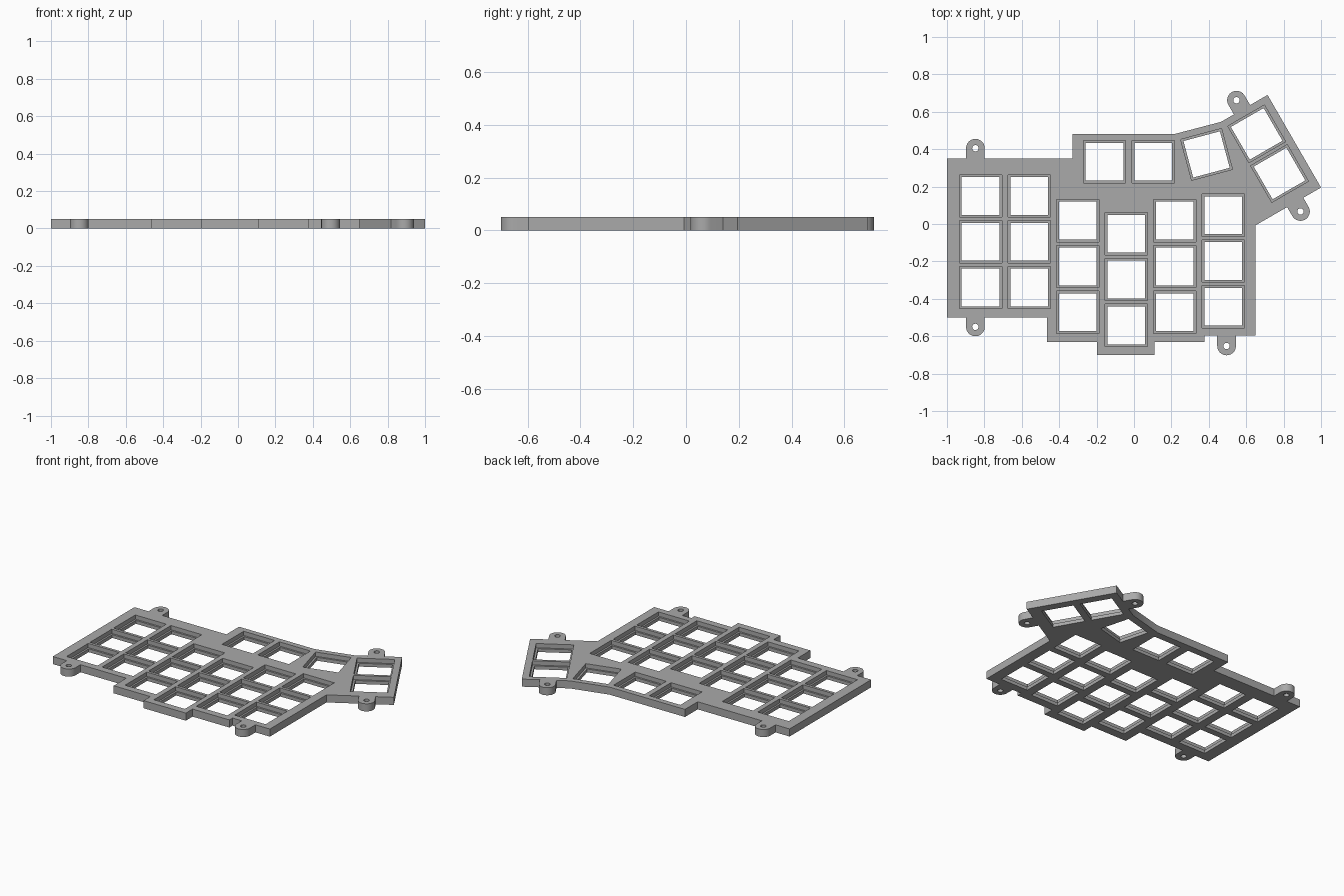
import bpy, bmesh
from math import radians, cos, sin, pi
from mathutils import Matrix, Vector

cube = bpy.data.objects.get("Cube")
if cube:
    bpy.data.objects.remove(cube, do_unlink=True)

THICK = 0.05    # plate thickness
LEDGE = 0.022   # height of the step inside each key opening
RECESS = 0.226  # upper opening width
HOLE = 0.202    # through opening width

grey = bpy.data.materials.new("plate grey")
grey.use_nodes = True
colour = (0.4, 0.4, 0.4, 1)
grey.diffuse_color = colour
grey.node_tree.nodes["Principled BSDF"].inputs["Base Color"].default_value = colour


def add_prism(bm, points, z0, z1):
    """Extrude a flat outline from z0 to z1."""
    face = bm.faces.new([bm.verts.new((x, y, z0)) for x, y in points])
    top = bmesh.ops.extrude_face_region(bm, geom=[face])["geom"]
    verts = [v for v in top if isinstance(v, bmesh.types.BMVert)]
    bmesh.ops.translate(bm, verts=verts, vec=(0, 0, z1 - z0))


def make_object(name, prisms):
    bm = bmesh.new()
    for points, z0, z1 in prisms:
        add_prism(bm, points, z0, z1)
    bmesh.ops.recalc_face_normals(bm, faces=bm.faces)
    mesh = bpy.data.meshes.new(name)
    bm.to_mesh(mesh)
    bm.free()
    mesh.materials.append(grey)
    obj = bpy.data.objects.new(name, mesh)
    bpy.context.collection.objects.link(obj)
    return obj


def square(x, y, angle, size):
    turn = Matrix.Rotation(radians(angle), 2)
    corners = ((-1, -1), (1, -1), (1, 1), (-1, 1))
    return [Vector((x, y)) + turn @ (Vector(c) * size / 2) for c in corners]


def circle(x, y, r, n=32):
    return [(x + r * cos(2 * pi * i / n), y + r * sin(2 * pi * i / n)) for i in range(n)]


def tab_outline(x, y, angle, r=0.05, reach=0.08, n=20):
    """Rounded end pointing along angle, straight sides reaching into the plate."""
    turn = Matrix.Rotation(radians(angle - 90), 2)
    arc = [(r * cos(pi * i / n), r * sin(pi * i / n)) for i in range(n + 1)]
    return [Vector((x, y)) + turn @ Vector(p) for p in arc + [(-r, -reach), (r, -reach)]]


def apply_boolean(obj, helper, operation):
    mod = obj.modifiers.new(helper.name, "BOOLEAN")
    mod.object, mod.operation, mod.solver = helper, operation, "EXACT"
    bpy.context.view_layer.objects.active = obj
    bpy.ops.object.modifier_apply(modifier=mod.name)
    bpy.data.objects.remove(helper, do_unlink=True)


# Key positions: six staggered columns, then the upper row and angled thumb keys
keys = []
for col, top in enumerate((0.15, 0.15, 0.018, -0.052, 0.018, 0.047)):
    keys += [(-0.82 + 0.2595 * col, top - 0.245 * row, 0) for row in range(3)]
keys += [(-0.158, 0.333, 0), (0.103, 0.333, 0), (0.388, 0.372, 15),
         (0.656, 0.482, 30), (0.778, 0.27, 30)]

# Screw tabs: centre and outward direction
tabs = [(-0.848, 0.405, 90), (-0.848, -0.55, -90), (0.495, -0.652, -90),
        (0.548, 0.662, 120), (0.89, 0.067, -60)]

# Stepped plate outline
outline = [(-1, 0.35), (-1, -0.5), (-0.465, -0.5), (-0.465, -0.63), (-0.198, -0.63),
           (-0.198, -0.7), (0.11, -0.7), (0.11, -0.63), (0.378, -0.63), (0.378, -0.597),
           (0.65, -0.597), (0.65, -0.007), (1, 0.195), (0.714, 0.69), (0.465, 0.546),
           (0.22, 0.482), (-0.33, 0.482), (-0.33, 0.35)]
plate = make_object("key_plate", [(outline, 0, THICK)])
apply_boolean(plate, make_object("tabs", [(tab_outline(*t), 0, THICK) for t in tabs]), "UNION")

# Cut the upper recesses, the narrower through openings and the screw holes
recesses = [(square(*k, RECESS), LEDGE, THICK + 0.1) for k in keys]
holes = [(square(*k, HOLE), -0.1, THICK + 0.1) for k in keys]
holes += [(circle(x, y, 0.017), -0.1, THICK + 0.1) for x, y, _ in tabs]
apply_boolean(plate, make_object("recess_cutter", recesses), "DIFFERENCE")
apply_boolean(plate, make_object("hole_cutter", holes), "DIFFERENCE")

# Smooth the round tabs, keep the plate edges crisp
bpy.ops.object.select_all(action="DESELECT")
plate.select_set(True)
bpy.context.view_layer.objects.active = plate
bpy.ops.object.shade_smooth_by_angle(angle=radians(30))
